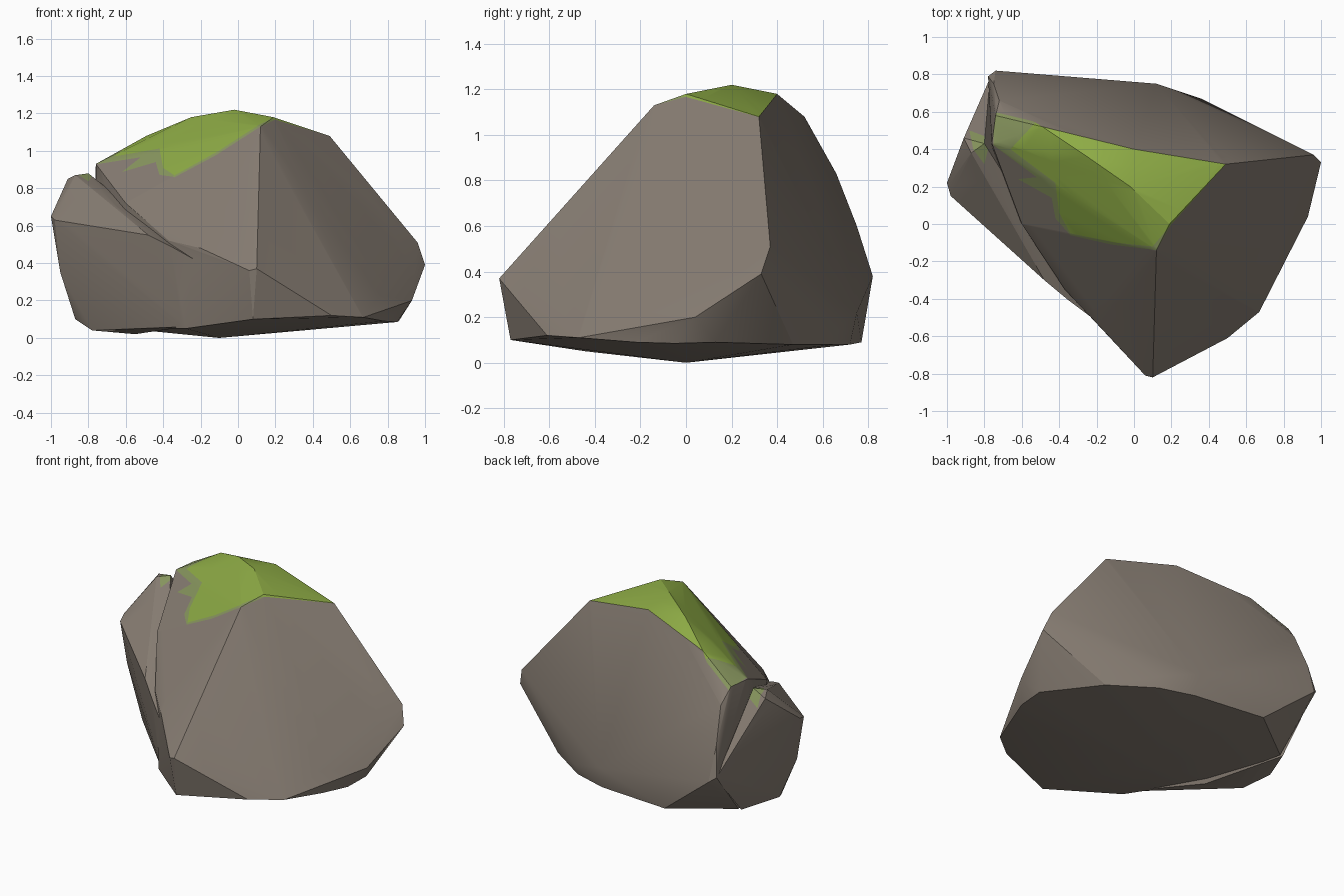
import bpy, bmesh, math

if "Cube" in bpy.data.objects:
    bpy.data.objects.remove(bpy.data.objects["Cube"])


def material(name, rgb):
    m = bpy.data.materials.new(name)
    m.diffuse_color = (*rgb, 1)
    m.use_nodes = True
    m.node_tree.nodes["Principled BSDF"].inputs["Base Color"].default_value = m.diffuse_color
    return m


MATS = [material("stone", (0.245, 0.207, 0.172)),
        material("moss", (0.27, 0.41, 0.06)),
        material("thin_moss", (0.25, 0.31, 0.115))]


def inside(x, y, poly):
    """Is the point inside the outline, seen from the top?"""
    hit = False
    for (x1, y1), (x2, y2) in zip(poly, poly[1:] + poly[:1]):
        if (y1 > y) != (y2 > y) and x < x1 + (y - y1) * (x2 - x1) / (y2 - y1):
            hit = not hit
    return hit


def stone_block(name, points):
    """Faceted stone from its corner points."""
    bm = bmesh.new()
    for p in points:
        bm.verts.new(p)
    bmesh.ops.convex_hull(bm, input=bm.verts[:])
    bmesh.ops.delete(bm, geom=[v for v in bm.verts if not v.link_faces], context='VERTS')
    bmesh.ops.recalc_face_normals(bm, faces=bm.faces[:])
    mesh = bpy.data.meshes.new(name)
    bm.to_mesh(mesh)
    bm.free()
    for m in MATS:
        mesh.materials.append(m)
    ob = bpy.data.objects.new(name, mesh)
    bpy.context.collection.objects.link(ob)
    return ob


def grow_moss(ob, patches):
    """Cut the patch outlines into the upward faces and colour what lies inside."""
    bm = bmesh.new()
    bm.from_mesh(ob.data)
    for index, poly in patches:
        for a, b in zip(poly, poly[1:] + poly[:1]):
            bm.normal_update()
            top = [f for f in bm.faces if f.normal.z > 0.45 and f.calc_center_median().z > 0.6]
            geom = set(top)
            for f in top:
                geom.update(f.edges)
                geom.update(f.verts)
            bmesh.ops.bisect_plane(bm, geom=list(geom), dist=1e-4, plane_co=(*a, 0),
                                   plane_no=(b[1] - a[1], a[0] - b[0], 0))
    bm.normal_update()
    for f in bm.faces:
        c = f.calc_center_median()
        for index, poly in patches:
            if f.normal.z > 0.49 and c.z > 0.8 and inside(c.x, c.y, poly):
                f.material_index = index
    bm.to_mesh(ob.data)
    bm.free()


# main boulder: crown, right face, front ridge, crack edge, back, underside
boulder = stone_block("main_boulder", [
    (0.12, -0.14, 1.13), (0.19, 0, 1.18), (0.49, 0.32, 1.08), (0, 0.4, 1.18),
    (-0.02, 0.2, 1.22), (-0.25, 0.36, 1.18), (-0.49, 0.52, 1.08),
    (0.96, 0.37, 0.51), (1, 0.33, 0.39), (0.93, 0.04, 0.2), (0.78, -0.22, 0.09),
    (0.67, -0.47, 0.11), (0.5, -0.61, 0.12), (0.33, -0.66, 0.17),
    (0.85, -0.05, 0.085), (0.86, 0.13, 0.09), (0.62, 0.47, 0.08),
    (0.1, -0.82, 0.37), (0.06, -0.81, 0.36), (0.08, -0.77, 0.1),
    (-0.2, -0.53, 0.48), (-0.37, -0.35, 0.52), (-0.6, 0, 0.72), (-0.76, 0.43, 0.93),
    (-0.74, 0.58, 0.93), (-0.72, 0.66, 0.83), (-0.75, 0.75, 0.6), (-0.74, 0.82, 0.38),
    (-0.78, 0.79, 0.41), (0.12, 0.75, 0.22), (0.36, 0.67, 0.15), (0.5, 0.59, 0.2),
    (0.35, 0.65, 0.08), (0.12, 0.72, 0.08), (-0.38, 0.77, 0.09), (-0.74, 0.5, 0.08),
    (-0.28, -0.44, 0.05), (-0.1, 0, 0), (-0.76, 0.35, 0.2), (-0.6, 0.05, 0.05),
])

# split-off slab on the left, behind the crack
slab = stone_block("left_slab", [
    (-1, 0.22, 0.65), (-0.98, 0.15, 0.63), (-0.91, 0.46, 0.85), (-0.87, 0.38, 0.87),
    (-0.8, 0.43, 0.88), (-0.66, 0.04, 0.71), (-0.48, -0.3, 0.55), (-0.36, -0.4, 0.49),
    (-0.88, 0.51, 0.6), (-0.77, 0.78, 0.4), (-0.95, 0.18, 0.35), (-0.87, 0.25, 0.1),
    (-0.78, 0.1, 0.04), (-0.76, 0.5, 0.08), (-0.28, -0.42, 0.06), (-0.2, -0.52, 0.4),
    (-0.5, 0.2, 0.3), (-0.55, 0.2, 0.55), (-0.55, 0.02, 0.02),
])

# join both into one skin, so nothing is left inside
bpy.ops.object.select_all(action='DESELECT')
boulder.select_set(True)
bpy.context.view_layer.objects.active = boulder
union = boulder.modifiers.new("join_slab", 'BOOLEAN')
union.operation, union.solver, union.object = 'UNION', 'EXACT', slab
bpy.ops.object.modifier_apply(modifier=union.name)
bpy.data.objects.remove(slab)

# moss on the crown (thin rim, dense middle) and a spot on the slab
grow_moss(boulder, [
    (2, [(0.12, -0.14), (-0.12, -0.11), (-0.34, -0.06), (-0.42, 0.03), (-0.44, 0.14),
         (-0.62, 0.24), (-0.52, 0.25), (-0.75, 0.42), (-0.75, 0.6), (0, 0.42),
         (0.5, 0.33), (0.2, 0)]),
    (1, [(0.1, -0.12), (-0.1, -0.1), (-0.34, -0.05), (-0.4, 0.06), (-0.42, 0.22),
         (-0.66, 0.4), (-0.52, 0.55), (0, 0.42), (0.5, 0.33), (0.2, 0)]),
    (2, [(-0.88, 0.5), (-0.86, 0.4), (-0.8, 0.32), (-0.78, 0.4), (-0.8, 0.47)]),
])
bpy.ops.object.shade_smooth_by_angle(angle=math.radians(25))
